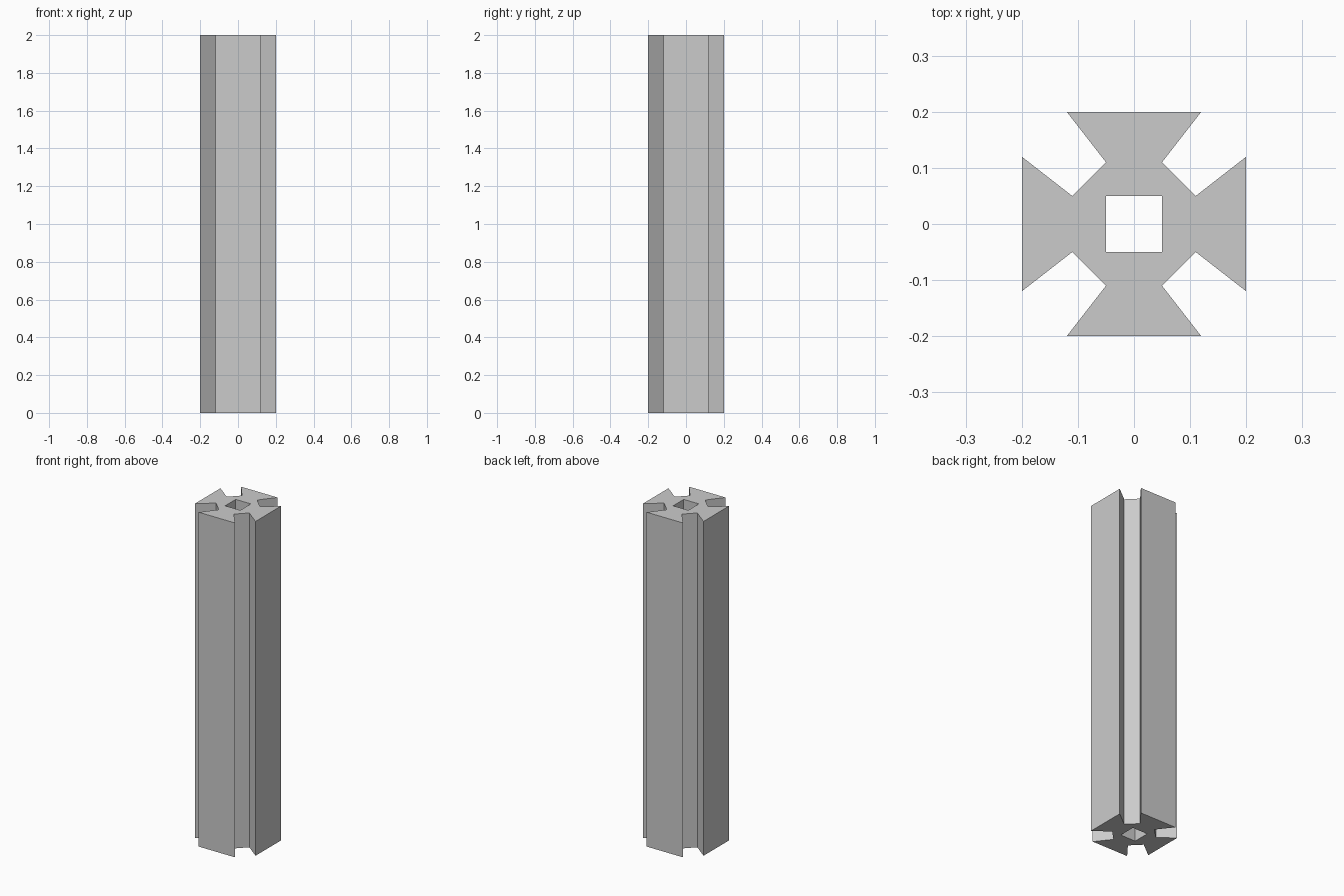
import bpy
import bmesh
from math import pi
from mathutils import Matrix, Vector

HEIGHT = 2.0

if "Cube" in bpy.data.objects:
    bpy.data.objects.remove(bpy.data.objects["Cube"], do_unlink=True)


def make_material(name, color):
    mat = bpy.data.materials.new(name)
    mat.use_nodes = True
    mat.diffuse_color = color
    mat.node_tree.nodes["Principled BSDF"].inputs["Base Color"].default_value = color
    return mat


# One quarter of the cross-section: a flared arm and the web beside it
bore, neck, flare, outer = 0.05, 0.11, 0.12, 0.2
arm = [(-bore, bore), (bore, bore), (bore, neck),
       (flare, outer), (-flare, outer), (-bore, neck)]
web = [(bore, bore), (neck, bore), (bore, neck)]

# Repeat the quarter around the bore
bm = bmesh.new()
for i in range(4):
    turn = Matrix.Rotation(i * pi / 2, 3, "Z")
    for outline in (arm, web):
        bm.faces.new([bm.verts.new(turn @ Vector((x, y, 0))) for x, y in outline])
bmesh.ops.remove_doubles(bm, verts=bm.verts[:], dist=0.001)

# Extrude the section to full height
result = bmesh.ops.extrude_face_region(bm, geom=bm.faces[:], use_keep_orig=True)
top_verts = [v for v in result["geom"] if isinstance(v, bmesh.types.BMVert)]
bmesh.ops.translate(bm, verts=top_verts, vec=(0, 0, HEIGHT))
bmesh.ops.recalc_face_normals(bm, faces=bm.faces[:])

mesh = bpy.data.meshes.new("slotted_profile_bar")
bm.to_mesh(mesh)
bm.free()
mesh.materials.append(make_material("light grey", (0.6, 0.6, 0.6, 1)))
bar = bpy.data.objects.new("slotted_profile_bar", mesh)
bpy.context.collection.objects.link(bar)
